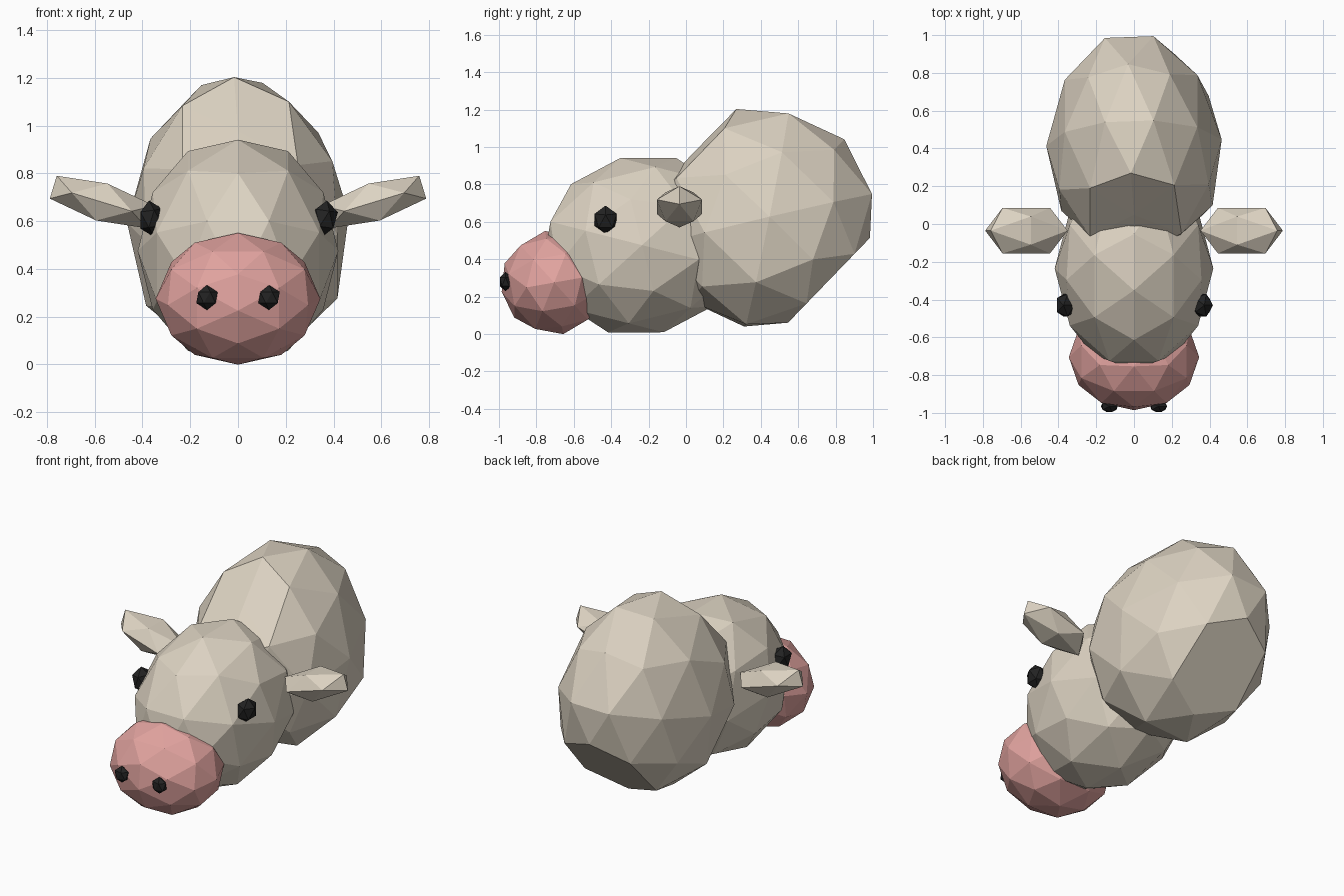
import bpy
import bmesh
from math import radians, atan
from mathutils import Matrix, Vector

cube = bpy.data.objects.get("Cube")
if cube:
    bpy.data.objects.remove(cube, do_unlink=True)


def make_material(name, rgb):
    mat = bpy.data.materials.new(name)
    mat.use_nodes = True
    color = (*rgb, 1)
    mat.diffuse_color = color
    shader = mat.node_tree.nodes["Principled BSDF"]
    shader.inputs["Base Color"].default_value = color
    shader.inputs["Roughness"].default_value = 0.9
    return mat


cream = make_material("cream_hide", (0.72, 0.65, 0.54))
pink = make_material("pink_muzzle", (0.75, 0.365, 0.345))
black = make_material("soft_black", (0.016, 0.016, 0.016))

# Ball axis orders: which axis of the edge-aligned ball feeds x, y and z
FORWARD_EDGE = (1, 2, 0)
TIP_EDGE = (0, 2, 1)


def ball(name, mat, center, size, pitch=0, roll=0, detail=1, order=None,
         flat=(-1, 1), taper=0):
    """Faceted ball: stretched, tapered along z, flattened along y, rolled, pitched."""
    bm = bmesh.new()
    bmesh.ops.create_icosphere(bm, subdivisions=detail, radius=1)
    turn = Matrix.Rotation(radians(pitch), 3, "X") @ Matrix.Rotation(radians(roll), 3, "Y")
    align = Matrix.Rotation(-atan(0.618), 3, "Y")
    for v in bm.verts:
        co = v.co.copy()
        if order:
            co = align @ co
            co = Vector([co[i] for i in order])
        co *= Vector(size)
        co.x *= 1 - taper * co.z
        co.y = min(max(co.y, flat[0]), flat[1])
        v.co = turn @ co + Vector(center)
    bmesh.ops.recalc_face_normals(bm, faces=bm.faces)
    mesh = bpy.data.meshes.new(name)
    bm.to_mesh(mesh)
    bm.free()
    mesh.materials.append(mat)
    obj = bpy.data.objects.new(name, mesh)
    bpy.context.collection.objects.link(obj)
    return obj


# Body, head and muzzle: overlapping two-level balls
ball("body", cream, (0, 0.43, 0.61), (0.465, 0.62, 0.6), pitch=-44, roll=-3,
     detail=2, order=FORWARD_EDGE, flat=(-0.53, 0.465), taper=0.22)
ball("head", cream, (0, -0.235, 0.475), (0.42, 0.48, 0.55),
     pitch=104, detail=2, order=FORWARD_EDGE)
ball("muzzle", pink, (0, -0.705, 0.275), (0.345, 0.285, 0.28),
     pitch=10, detail=2, order=FORWARD_EDGE)

# Paired ears, eyes and nostrils
for side, s in (("left", 1), ("right", -1)):
    ball(side + "_ear", cream, (s * 0.57, -0.035, 0.68), (0.25, 0.142, 0.095),
         roll=-17 * s, order=TIP_EDGE)
    ball(side + "_eye", black, (s * 0.362, -0.43, 0.61), (0.058, 0.07, 0.077), roll=8 * s)
    ball(side + "_nostril", black, (s * 0.13, -0.965, 0.28), (0.05, 0.036, 0.052))
